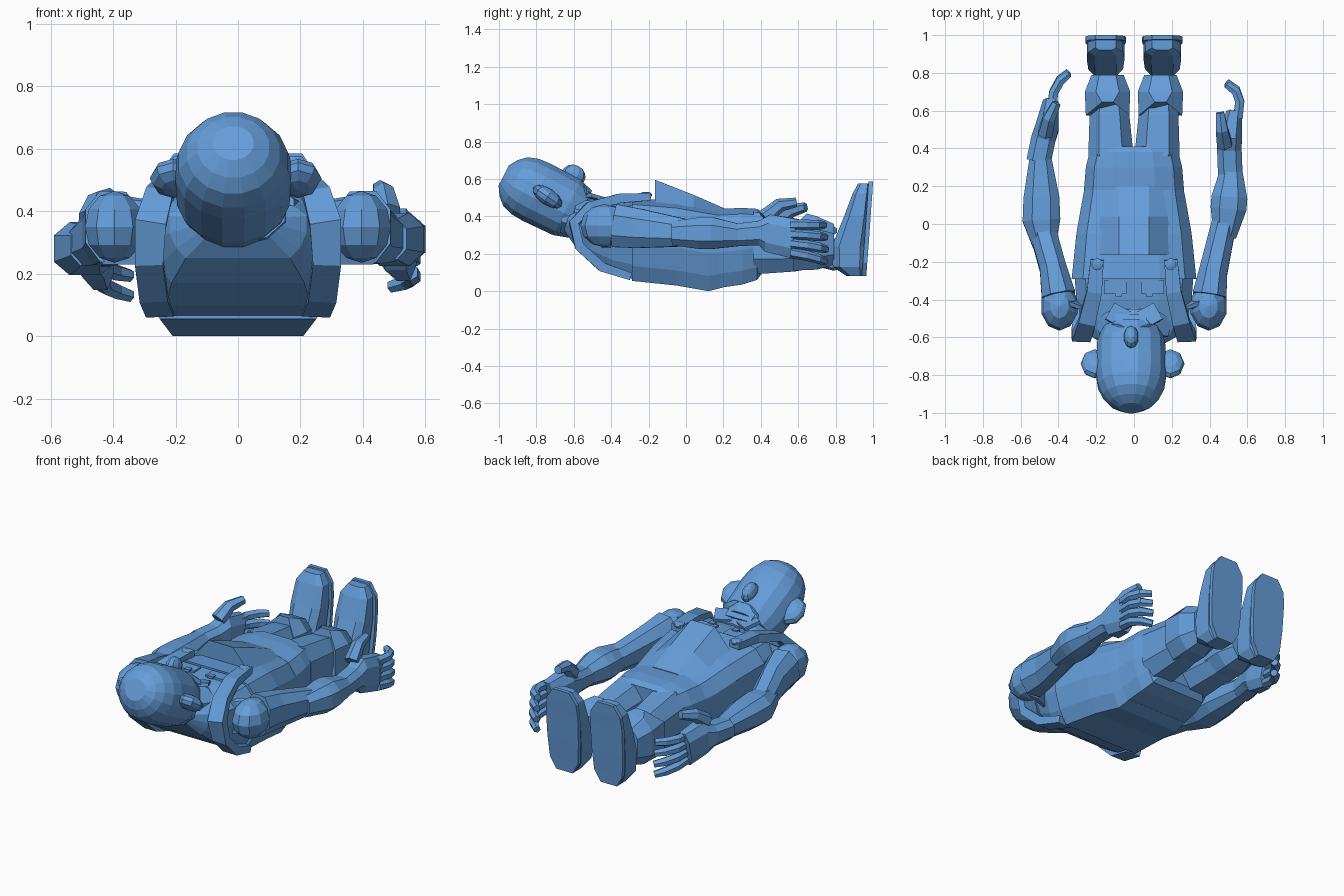
import bpy, bmesh, math
from mathutils import Vector, Matrix

mat = bpy.data.materials.new("soft_blue")
mat.diffuse_color = (0.13, 0.34, 0.70, 1)


def finish(name, bm):
    bmesh.ops.recalc_face_normals(bm, faces=bm.faces)
    me = bpy.data.meshes.new(name)
    bm.to_mesh(me)
    bm.free()
    me.materials.append(mat)
    ob = bpy.data.objects.new(name, me)
    bpy.context.collection.objects.link(ob)
    return ob


def skin(name, rings):
    """Join rings of points into a closed skin."""
    bm = bmesh.new()
    rings = [[bm.verts.new(p) for p in r] for r in rings]
    n = len(rings[0])
    for a, b in zip(rings, rings[1:]):
        for k in range(n):
            bm.faces.new((a[k], a[(k + 1) % n], b[(k + 1) % n], b[k]))
    bm.faces.new(rings[0])
    bm.faces.new(rings[-1])
    return finish(name, bm)


def loft(name, secs, n=8, p=1.0, axis=None):
    """Skin n-sided rings (x, y, z, half width, half depth); p < 1 is squarer."""
    rings = []
    pts = [Vector(s[:3]) for s in secs]
    top = math.cos(math.pi / n) ** p
    for i, s in enumerate(secs):
        if axis == 'Y':
            u, v = Vector((1, 0, 0)), Vector((0, 0, 1))
        elif axis == 'Z':
            u, v = Vector((1, 0, 0)), Vector((0, 1, 0))
        else:
            t = (pts[min(i + 1, len(pts) - 1)] - pts[max(i - 1, 0)]).normalized()
            u = Vector((1, 0, 0))
            u = (u - t * u.dot(t)).normalized()
            v = u.cross(t)
        ring = []
        for k in range(n):
            a = 2 * math.pi * (k + 0.5) / n
            c, d = math.cos(a), math.sin(a)
            c = math.copysign(abs(c) ** p, c) / top
            d = math.copysign(abs(d) ** p, d) / top
            ring.append(pts[i] + u * c * s[3] + v * d * s[4])
        rings.append(ring)
    return skin(name, rings)


def span(rows):
    """Rows of (y, bottom, top, half width, centre x) to ring data."""
    return [(r[4] if len(r) > 4 else 0, r[0], (r[1] + r[2]) / 2, r[3], (r[2] - r[1]) / 2)
            for r in rows]


# Half outline of the trunk: share of half width, share of height
TRUNK = [(.76, 0), (.90, .18), (1, .45), (1, .75), (.82, .92), (.42, 1)]


def trunk(name, rows):
    rings = []
    for y, lo, hi, w in rows:
        half = [(w * a, y, lo + (hi - lo) * b) for a, b in TRUNK]
        rings.append(half + [(-x, y, z) for x, y, z in reversed(half)])
    return skin(name, rings)


def blob(name, loc, size, tilt=0, seg=10, rings=7):
    bm = bmesh.new()
    m = Matrix.Translation(loc) @ Matrix.Rotation(tilt, 4, 'X') @ Matrix.Diagonal((*size, 1))
    bmesh.ops.create_uvsphere(bm, u_segments=seg, v_segments=rings, radius=1, matrix=m)
    return finish(name, bm)


def box(name, loc, size, tilt=0, turn=0):
    bm = bmesh.new()
    m = (Matrix.Translation(loc) @ Matrix.Rotation(turn, 4, 'Z')
         @ Matrix.Rotation(tilt, 4, 'X') @ Matrix.Diagonal((*size, 1)))
    bmesh.ops.create_cube(bm, size=1, matrix=m)
    return finish(name, bm)


# Torso: chest, vest and hem
trunk("chest", [(-.65, .32, .40, .13), (-.60, .25, .43, .22), (-.51, .17, .46, .28),
                (-.40, .10, .48, .305), (-.27, .06, .49, .315)])
trunk("vest", [(-.29, .055, .50, .33), (-.05, .03, .48, .305),
               (.12, 0, .45, .275), (.20, .02, .435, .26)])
trunk("hem", [(.18, .018, .44, .265), (.30, .035, .445, .255),
              (.38, .06, .44, .235), (.41, .10, .42, .20)])

# Raised vest front, falling away to the sides and the waist
skin("vest_front", [[(-b, y, lo), (-w, y, z), (w, y, z), (b, y, lo)]
                    for y, z, lo, w, b in [(-.165, .595, .47, .08, .19),
                                           (.04, .515, .45, .08, .18), (.20, .445, .42, .08, .15)]])

# Head, neck and collar
hx = -.015
head = [(0, .065, .06), (.03, .115, .108), (.07, .148, .145), (.13, .175, .165),
        (.20, .185, .17), (.38, .18, .165), (.46, .155, .14)]
loft("head", [(hx, -.975 + t * .89, .618 - t * .45, a, b) for t, a, b in head], 16)
loft("neck", [(0, -.66, .40, .15, .10), (0, -.46, .37, .17, .10)], 10)
loft("collar", [(0, -.60, .41, .18, .09), (0, -.50, .39, .21, .11), (0, -.45, .39, .19, .09)], 10)
blob("nose", (hx, -.60, .62), (.04, .065, .055), -.45)
loft("moustache", [(-.10, -.53, .53, .02, .02), (-.05, -.545, .55, .03, .025),
                   (.05, -.545, .55, .03, .025), (.10, -.53, .53, .02, .02)], 6, 1, 'Y')
box("chin", (hx, -.53, .48), (.17, .07, .10), -.45)

for s, tag in ((-1, "left"), (1, "right")):
    # Head details
    blob(tag + "_ear", (s * .20 + hx * .5, -.74, .505), (.075, .09, .045), -.6, 8, 6)
    box(tag + "_collar_flap", (s * .085, -.485, .50), (.10, .10, .02), -.25, s * .5)

    # Shoulder strap wrapping over to the back
    loft(tag + "_strap", [(s * .195, -.19, .505, .035, .02), (s * .21, -.36, .495, .04, .025),
                          (s * .25, -.52, .45, .045, .025), (s * .28, -.60, .36, .05, .025),
                          (s * .285, -.57, .24, .045, .025), (s * .27, -.45, .13, .045, .025),
                          (s * .25, -.30, .08, .045, .02)], 4, .5)
    blob(tag + "_strap_button", (s * .195, -.215, .515), (.035, .035, .016))
    box(tag + "_pocket", (s * .10, -.335, .485), (.12, .07, .02))
    box(tag + "_badge", (s * .08, -.37, .495), (.035, .03, .015))

    # Legs with flared trouser cuffs
    loft(tag + "_leg", span([(.36, .09, .425, .12, s * .122), (.58, .105, .39, .105, s * .13),
                             (.79, .14, .34, .08, s * .14)]), 8, .75, 'Y')
    cuff = loft(tag + "_cuff", span([(.575, .11, .415, .115, s * .14), (.70, .115, .40, .12, s * .14),
                                     (.79, .14, .36, .085, s * .14)]), 8, .75, 'Y')
    # Notch at the top of the cuff
    for v in cuff.data.vertices:
        if v.co.y < .6 and v.co.z > .39:
            v.co.y += .07
            v.co.x += (s * .14 - v.co.x) * .5
    # Upright shoe and sole
    shoe = [(.08, .86, .95, .055), (.13, .785, .965, .085), (.24, .78, .97, .092),
            (.40, .845, .98, .10), (.52, .89, .985, .092), (.575, .92, .985, .055)]
    loft(tag + "_shoe", [(s * .15, (a + b) / 2, z, w, (b - a) / 2)
                         for z, a, b, w in shoe], 8, .6, 'Z')
    sole = [(.08, .952, .055), (.15, .957, .095), (.28, .967, .105),
            (.44, .978, .108), (.52, .984, .10), (.585, .988, .055)]
    loft(tag + "_sole", [(s * .15, y, z, w, .012) for z, y, w in sole], 4, .3, 'Z')
    # Shoulder joint
    blob(tag + "_shoulder", (s * .395, -.435, .35), (.10, .13, .115), 0, 10, 6)
    loft(tag + "_armpit", [(s * .27, -.45, .33, .06, .10), (s * .40, -.40, .34, .08, .11)], 8, 1, 'Y')

# Arms: each hangs a little differently
arms = {
    "right": ([(.40, -.38, .35, .09, .115), (.42, -.25, .335, .075, .105), (.48, .02, .31, .065, .07)],
              [(.48, -.07, .31, .06, .065), (.50, .08, .31, .095, .085),
               (.505, .14, .31, .095, .085), (.515, .28, .30, .06, .06)],
              [(.51, .26, .30, .065, .06), (.505, .39, .31, .065, .065),
               (.505, .44, .31, .066, .10), (.53, .58, .28, .042, .105)],
              [(.55, .56), (.56, .65), (.54, .71), (.49, .75)],
              [(.48, .42, .39), (.465, .50, .46), (.455, .59, .475)]),
    "left": ([(-.40, -.38, .35, .09, .115), (-.43, -.23, .325, .07, .10), (-.48, -.05, .29, .07, .07)],
             [(-.475, -.12, .29, .06, .065), (-.49, .02, .28, .10, .085),
              (-.49, .14, .28, .095, .08), (-.495, .34, .28, .06, .06)],
             [(-.505, .33, .28, .065, .06), (-.48, .45, .28, .065, .065),
              (-.46, .51, .28, .062, .10), (-.44, .64, .25, .042, .105)],
             [(-.435, .62), (-.425, .70), (-.39, .765), (-.345, .805)],
             [(-.47, .48, .37), (-.45, .56, .43), (-.41, .64, .45)]),
}
for tag, (upper, fore, hand, curl, thumb) in arms.items():
    loft(tag + "_upper_arm", upper, 8, .85)
    loft(tag + "_forearm", fore, 8, .8)
    loft(tag + "_hand", hand, 8, .75)
    mid = hand[-1][2]
    for f in range(4):
        off = (f - 1.5) * .05
        reach = (.97, 1, .98, .94)[f]
        path = []
        for k, (x, y) in enumerate(curl):
            r = (.025, .024, .023, .018)[k]
            y = curl[0][1] + (y - curl[0][1]) * reach
            path.append((x, y, mid + off * (1 + .1 * k) - .008 * k, r, r))
        loft(f"{tag}_finger_{f + 1}", path, 6)
    loft(tag + "_thumb", [(*c, r, r) for c, r in zip(thumb, (.04, .032, .022))], 6)
